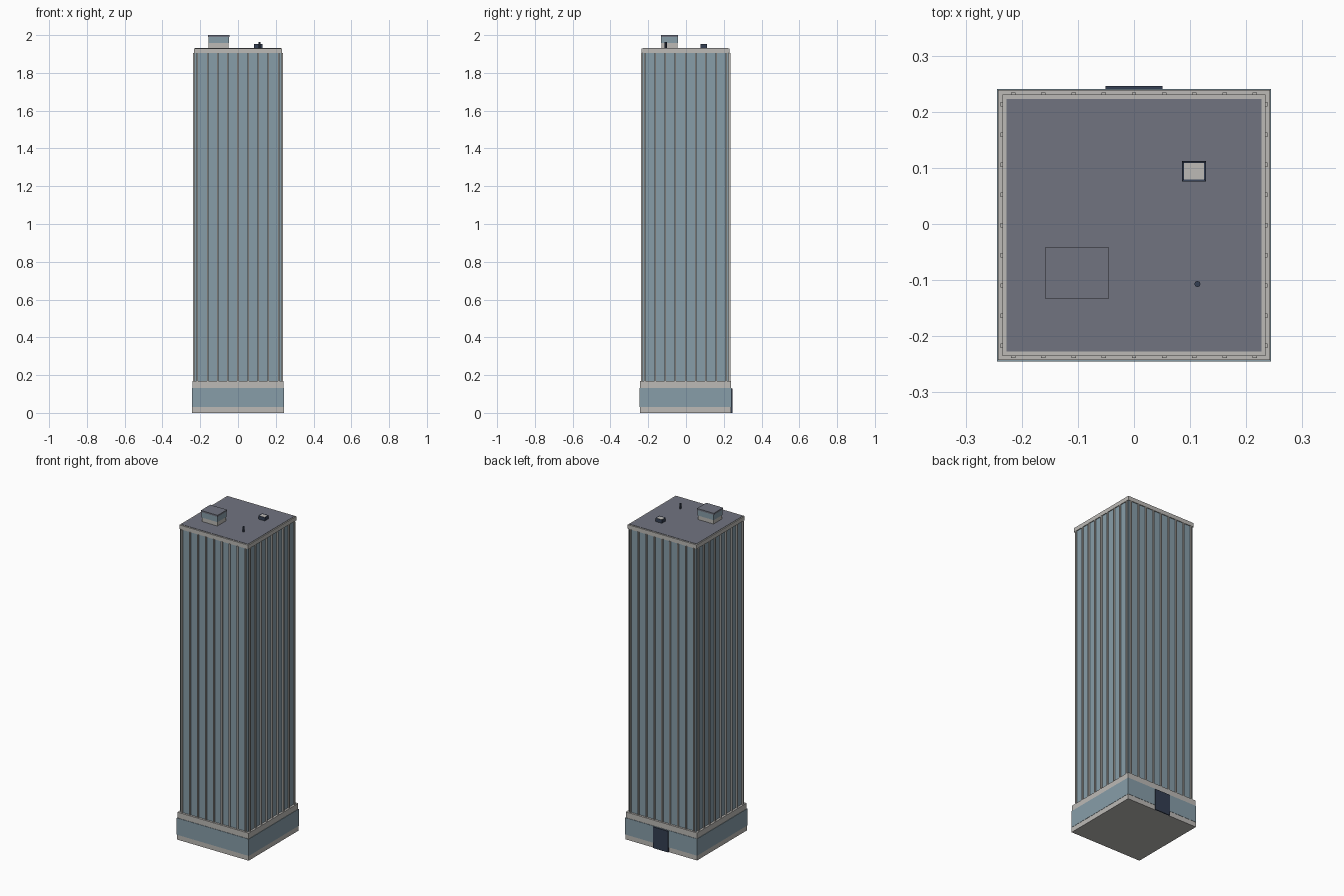
import bpy
import bmesh
from mathutils import Matrix, Vector

cube = bpy.data.objects.get("Cube")
if cube:
    bpy.data.objects.remove(cube, do_unlink=True)


def make_material(name, rgb):
    linear = [((c / 255 + 0.055) / 1.055) ** 2.4 for c in rgb] + [1.0]
    m = bpy.data.materials.new(name)
    m.use_nodes = True
    m.diffuse_color = linear
    m.node_tree.nodes["Principled BSDF"].inputs["Base Color"].default_value = linear
    return m


glass = make_material("blue grey glass", (135, 157, 169))
concrete = make_material("light concrete", (188, 186, 182))
roofing = make_material("slate roofing", (113, 116, 128))
navy = make_material("dark navy", (52, 62, 82))

CY = -0.002          # building centre, leaving room for the rear door
LEDGE, EAVES, ROOF = 0.168, 1.905, 1.93


def finish(name, bm, mat):
    mesh = bpy.data.meshes.new(name)
    bm.to_mesh(mesh)
    bm.free()
    mesh.materials.append(mat)
    obj = bpy.data.objects.new(name, mesh)
    bpy.context.collection.objects.link(obj)
    return obj


def add_box(bm, x, y, z):
    """Add a box spanning the given (low, high) ranges."""
    size = Vector([r[1] - r[0] for r in (x, y, z)])
    centre = Vector([(r[1] + r[0]) / 2 for r in (x, y, z)])
    bmesh.ops.create_cube(bm, size=1, matrix=Matrix.Translation(centre) @ Matrix.Diagonal(size).to_4x4())


def box(name, mat, x, y, z):
    bm = bmesh.new()
    add_box(bm, x, y, z)
    return finish(name, bm, mat)


def slab(name, mat, hx, hy, z, cx=0, cy=CY):
    return box(name, mat, (cx - hx, cx + hx), (cy - hy, cy + hy), z)


# Podium: plinth, glazed band and top ledge
slab("podium_plinth", concrete, 0.243, 0.2415, (0, 0.03))
slab("podium_glazing", glass, 0.2445, 0.243, (0.03, 0.133))
slab("podium_ledge", concrete, 0.242, 0.2405, (0.133, LEDGE))
box("rear_door", navy, (-0.051, 0.051), (0.235, 0.246), (0, 0.13))

# Tower shaft and its vertical fins
slab("tower_glazing", glass, 0.229, 0.228, (LEDGE, EAVES))
bm = bmesh.new()
for i in range(-4, 5):
    p = i * 0.0538
    across = (p - 0.004, p + 0.004)
    across_y = (CY + across[0], CY + across[1])
    for s in (-1, 1):
        reach_x = sorted((s * 0.225, s * 0.2375))
        reach_y = sorted((CY + s * 0.224, CY + s * 0.2365))
        add_box(bm, across, reach_y, (LEDGE, EAVES))
        add_box(bm, reach_x, across_y, (LEDGE, EAVES))
finish("facade_fins", bm, concrete)

# Cornice and roof deck
slab("cornice", concrete, 0.234, 0.233, (EAVES, ROOF))
slab("roof_deck", roofing, 0.227, 0.225, (ROOF - 0.005, ROOF + 0.002))

# Rooftop penthouse
px, py = -0.102, -0.0875
slab("penthouse_base", concrete, 0.053, 0.042, (ROOF, 1.957), px, py)
slab("penthouse_glazing", glass, 0.055, 0.044, (1.957, 1.99), px, py)
slab("penthouse_roof", roofing, 0.057, 0.0455, (1.99, 2.0), px, py)

# Vent housing with an inset lid
vent = slab("vent_housing", navy, 0.0215, 0.018, (ROOF, 1.954), 0.107, 0.094)
vent.data.materials.append(concrete)
bm = bmesh.new()
bm.from_mesh(vent.data)
bm.normal_update()
lid = [f for f in bm.faces if f.normal.z > 0.9]
bmesh.ops.inset_region(bm, faces=lid, thickness=0.005, depth=-0.002)
lid[0].material_index = 1
bm.to_mesh(vent.data)
bm.free()

# Exhaust pipe
bm = bmesh.new()
bmesh.ops.create_cone(bm, cap_ends=True, segments=8, radius1=0.0055, radius2=0.0055, depth=0.035,
                      matrix=Matrix.Translation((0.113, -0.107, ROOF + 0.0165)))
finish("exhaust_pipe", bm, navy)
